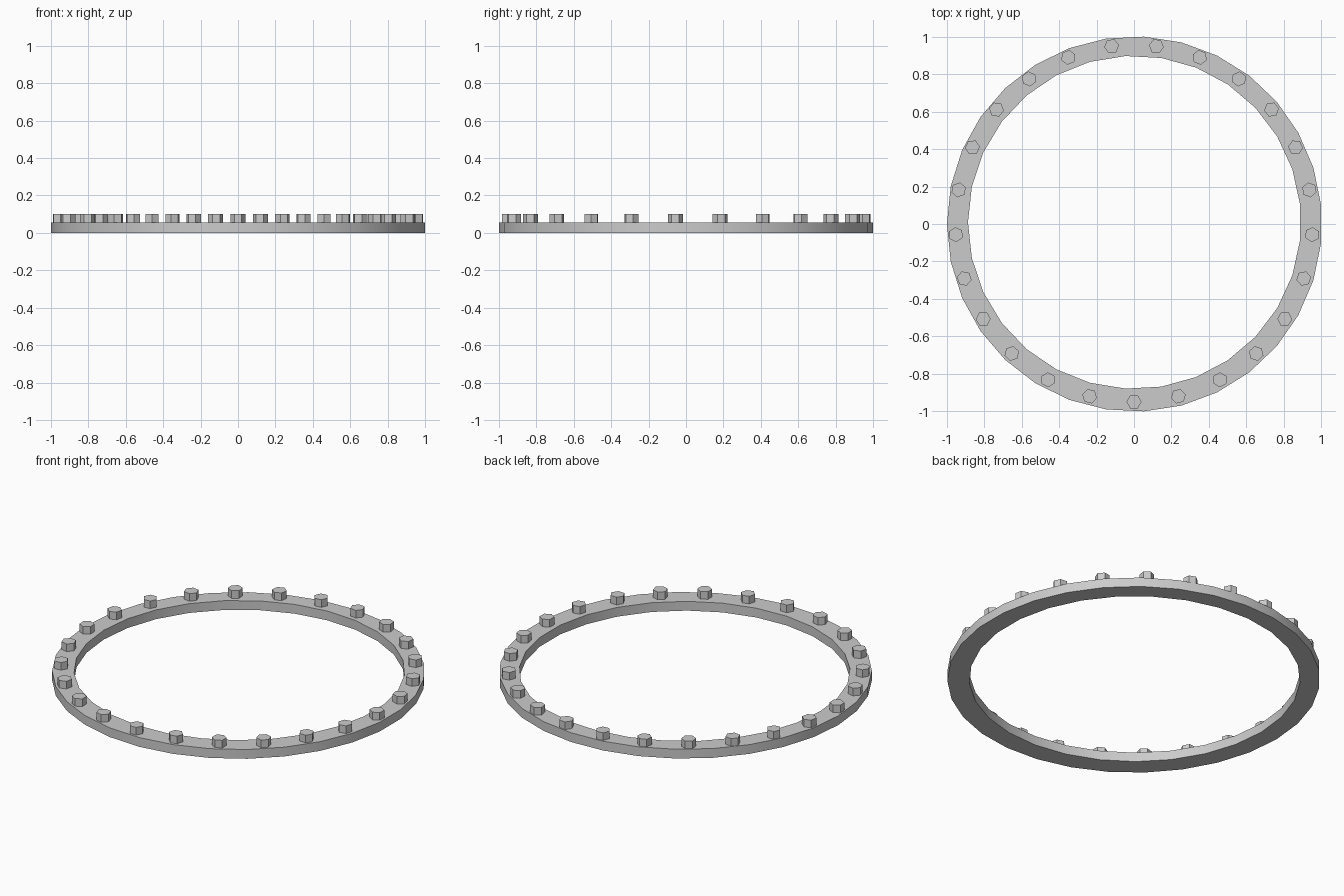
import bpy, bmesh
from math import pi, sin, cos
from mathutils import Matrix, Vector

if "Cube" in bpy.data.objects:
    bpy.data.objects.remove(bpy.data.objects["Cube"], do_unlink=True)

RING_TOP = 0.055
BOLT_TOP = 0.1
BOLT_COUNT = 25
BOLT_CIRCLE = 0.953

grey = bpy.data.materials.new("plain grey metal")
grey.use_nodes = True
colour = (0.6, 0.6, 0.6, 1)
grey.diffuse_color = colour
grey.node_tree.nodes["Principled BSDF"].inputs["Base Color"].default_value = colour


def add_object(name, bm):
    bmesh.ops.recalc_face_normals(bm, faces=bm.faces[:])
    mesh = bpy.data.meshes.new(name)
    bm.to_mesh(mesh)
    bm.free()
    mesh.materials.append(grey)
    obj = bpy.data.objects.new(name, mesh)
    bpy.context.collection.objects.link(obj)
    return obj


def add_loop(bm, sides, radius, centre):
    """Closed polygon with one corner pointing to -x."""
    angles = [pi + 2 * pi * i / sides for i in range(sides)]
    verts = [bm.verts.new((centre[0] + radius * cos(a), centre[1] + radius * sin(a), 0))
             for a in angles]
    return [bm.edges.new((verts[i - 1], verts[i])) for i in range(sides)]


# Flat ring: outer and inner outlines filled, then extruded upward
bm = bmesh.new()
outline = add_loop(bm, 31, 1.0013, (0.0026, 0))
outline += add_loop(bm, 29, 0.889, (0.0026, 0.009))
bmesh.ops.triangle_fill(bm, edges=outline, use_beauty=True, normal=Vector((0, 0, 1)))
result = bmesh.ops.extrude_face_region(bm, geom=bm.faces[:], use_keep_orig=True)
top_verts = [g for g in result["geom"] if isinstance(g, bmesh.types.BMVert)]
bmesh.ops.translate(bm, verts=top_verts, vec=(0, 0, RING_TOP))
ring = add_object("flange_ring", bm)

# Hexagonal bolt heads, each turned with the ring
bm = bmesh.new()
height = BOLT_TOP - RING_TOP
for i in range(BOLT_COUNT):
    turn = Matrix.Rotation(2 * pi * i / BOLT_COUNT, 4, "Z")
    place = Matrix.Translation((0, 0.0035, RING_TOP + height / 2))
    offset = Matrix.Translation((0, -BOLT_CIRCLE, 0))
    flat_side = Matrix.Rotation(pi / 2, 4, "Z")
    bmesh.ops.create_cone(bm, cap_ends=True, segments=6, radius1=0.04, radius2=0.04,
                          depth=height, matrix=place @ turn @ offset @ flat_side)
bolts = add_object("bolt_heads", bm)

# Smooth ring walls with sharp rims
bpy.ops.object.select_all(action="DESELECT")
ring.select_set(True)
bpy.context.view_layer.objects.active = ring
bpy.ops.object.shade_smooth_by_angle(angle=pi / 6)
